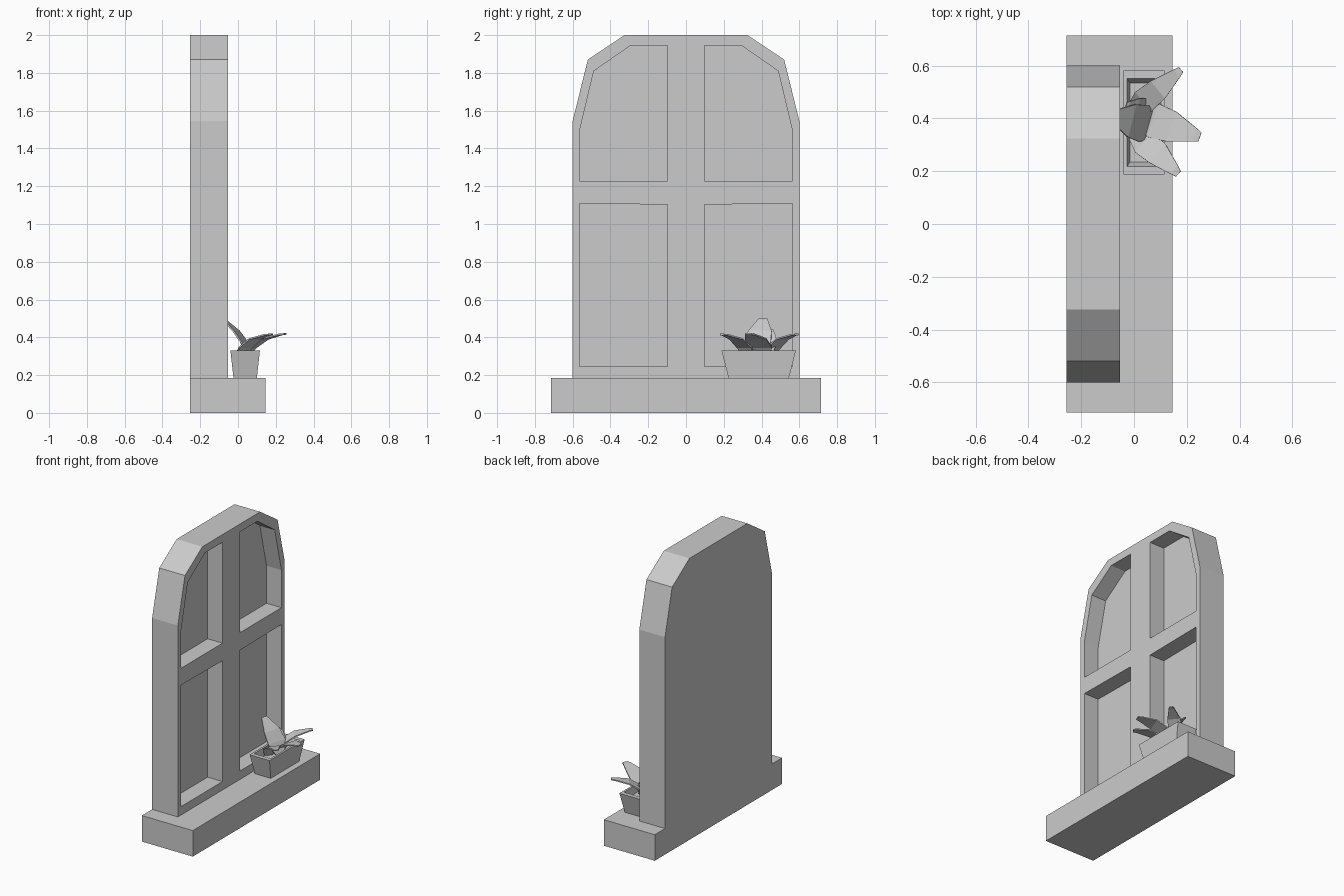
import bpy, bmesh
from mathutils import Vector

if "Cube" in bpy.data.objects:
    bpy.data.objects.remove(bpy.data.objects["Cube"])


def make(name, verts, faces):
    me = bpy.data.meshes.new(name)
    me.from_pydata(verts, [], faces)
    bm = bmesh.new()
    bm.from_mesh(me)
    bmesh.ops.recalc_face_normals(bm, faces=bm.faces)
    bm.to_mesh(me)
    bm.free()
    ob = bpy.data.objects.new(name, me)
    bpy.context.collection.objects.link(ob)
    return ob


def prism(name, profile, x0, x1):
    """Extrude a (y, z) profile along x."""
    n = len(profile)
    verts = [(x, y, z) for x in (x0, x1) for y, z in profile]
    faces = [list(range(n)), list(range(n, 2 * n))]
    faces += [(i, (i + 1) % n, n + (i + 1) % n, n + i) for i in range(n)]
    return make(name, verts, faces)


# sill
prism("sill", [(-.715, 0), (.715, 0), (.715, .185), (-.715, .185)], -.255, .145)

# arched window frame
half = [(.6, .18), (.6, 1.545), (.52, 1.87), (.325, 2.0)]
frame = prism("window_frame", half + [(-y, z) for y, z in reversed(half)], -.255, -.053)

# recessed panes, cut on both sides
lower = [(.098, .245), (.563, .245), (.563, 1.108), (.098, 1.103)]
upper = [(.098, 1.228), (.563, 1.228), (.563, 1.495), (.488, 1.81), (.293, 1.945), (.098, 1.945)]
for label, prof in (("lower", lower), ("upper", upper)):
    for side in (-1, 1):
        cut = prism(f"{label}_pane_cutter", [(side * y, z) for y, z in prof], -.17, .05)
        cut.hide_render = True
        cut.hide_viewport = True
        mod = frame.modifiers.new("pane", 'BOOLEAN')
        mod.object = cut
        mod.solver = 'EXACT'
bpy.context.view_layer.update()
baked = bpy.data.meshes.new_from_object(frame.evaluated_get(bpy.context.evaluated_depsgraph_get()))
frame.modifiers.clear()
frame.data = baked
for ob in [o for o in bpy.data.objects if "cutter" in o.name]:
    bpy.data.objects.remove(ob)

# tapered planter with a rim and sunken soil
PX, PY = .038, .385
rings = [(.062, .16, .185), (.078, .197, .33), (.064, .167, .33), (.054, .15, .28)]
verts = [(PX + sx * a, PY + sy * b, z) for a, b, z in rings
         for sx, sy in ((-1, -1), (1, -1), (1, 1), (-1, 1))]
faces = [(0, 1, 2, 3), (12, 13, 14, 15)]
faces += [(4 * r + i, 4 * r + (i + 1) % 4, 4 * r + 4 + (i + 1) % 4, 4 * r + 4 + i)
          for r in range(3) for i in range(4)]
make("planter", verts, faces)


def leaf(name, root, mid, tip, width):
    """Arched tapering strip along a quadratic curve."""
    p0, p1, p2 = map(Vector, (root, mid, tip))
    across = (p2 - p0).cross(Vector((0, 0, 1))).normalized()
    verts = []
    for t, w in ((0, .45), (.3, .95), (.6, .85), (.93, .38), (1, .25)):
        c = p0 * (1 - t) ** 2 + p1 * 2 * t * (1 - t) + p2 * t * t
        verts += [c - across * width * w / 2, c + across * width * w / 2]
    ob = make(name, verts, [(2 * i, 2 * i + 1, 2 * i + 3, 2 * i + 2) for i in range(4)])
    mod = ob.modifiers.new("thickness", 'SOLIDIFY')
    mod.thickness = .008
    mod.offset = 0


# leaves
leaf("leaf_right", (-.01, .43, .28), (.06, .48, .41), (.178, .585, .415), .10)
leaf("leaf_front", (.02, .41, .28), (.10, .385, .41), (.25, .33, .418), .14)
leaf("leaf_left", (0, .34, .28), (.06, .30, .41), (.168, .19, .415), .11)
leaf("leaf_back", (.075, .37, .29), (.02, .385, .43), (-.085, .41, .50), .15)
leaf("leaf_small", (.05, .43, .29), (.03, .435, .41), (-.03, .45, .44), .09)
